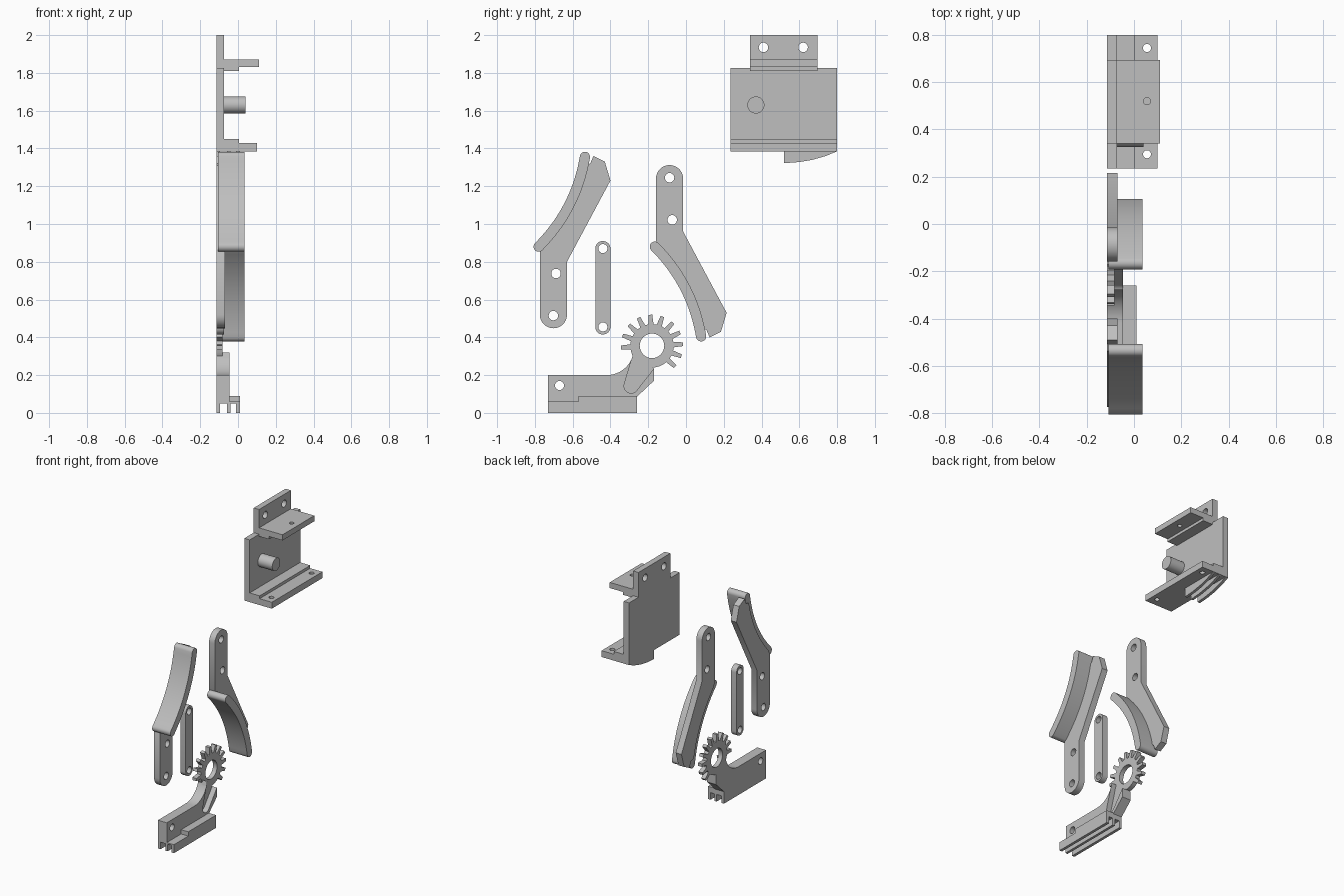
import bpy
from math import sin, cos, pi, radians
from mathutils import Matrix, Vector

cube = bpy.data.objects.get("Cube")
if cube:
    bpy.data.objects.remove(cube, do_unlink=True)

grey = bpy.data.materials.new("plain grey")
grey.use_nodes = True
tone = (0.52, 0.52, 0.52, 1)
grey.diffuse_color = tone
grey.node_tree.nodes["Principled BSDF"].inputs["Base Color"].default_value = tone

# Turns a flat outline into the side plane: outline x, y and depth become y, z and x
SIDE = Matrix(((0, 0, 1, 0), (1, 0, 0, 0), (0, 1, 0, 0), (0, 0, 0, 1)))
BACK, FACE = -0.115, -0.073
parts = []


def arc(cx, cy, r, a0, a1, n=16):
    angles = [radians(a0 + (a1 - a0) * i / n) for i in range(n + 1)]
    return [(cx + r * cos(a), cy + r * sin(a)) for a in angles]


def circle(cx, cy, r, n=32):
    return arc(cx, cy, r, 0, 360, n)[:-1]


def rect(a0, a1, b0, b1):
    return [(a0, b0), (a1, b0), (a1, b1), (a0, b1)]


def prism(name, outline, lo, hi, holes=(), matrix=SIDE):
    """Extrude an outline with holes from depth lo to hi."""
    curve = bpy.data.curves.new(name, "CURVE")
    curve.dimensions = "2D"
    curve.fill_mode = "BOTH"
    curve.extrude = (hi - lo) / 2
    for loop in [outline, *holes]:
        spline = curve.splines.new("POLY")
        spline.points.add(len(loop) - 1)
        for point, (a, b) in zip(spline.points, loop):
            point.co = (a, b, 0, 1)
        spline.use_cyclic_u = True
    temp = bpy.data.objects.new(name + "_outline", curve)
    bpy.context.collection.objects.link(temp)
    graph = bpy.context.evaluated_depsgraph_get()
    mesh = bpy.data.meshes.new_from_object(temp.evaluated_get(graph))
    bpy.data.objects.remove(temp, do_unlink=True)
    mesh.transform(matrix @ Matrix.Translation((0, 0, (lo + hi) / 2)))
    import bmesh
    bm = bmesh.new()
    bm.from_mesh(mesh)
    bmesh.ops.remove_doubles(bm, verts=bm.verts, dist=0.0001)
    bmesh.ops.recalc_face_normals(bm, faces=bm.faces)
    bm.to_mesh(mesh)
    bm.free()
    mesh.materials.clear()
    mesh.materials.append(grey)
    obj = bpy.data.objects.new(name, mesh)
    bpy.context.collection.objects.link(obj)
    parts.append(obj)


# Bracket: wall with raised tab, two shelves and a peg
wall = [(0.235, 1.385), (0.8, 1.385), (0.8, 1.825), (0.695, 1.825),
        (0.695, 2), (0.34, 2), (0.34, 1.825), (0.235, 1.825)]
prism("bracket_wall", wall, BACK, FACE,
      [circle(0.41, 1.935, 0.025), circle(0.62, 1.935, 0.025)])
flat = Matrix.Identity(4)
prism("upper_shelf", rect(FACE, 0.11, 0.34, 0.695), 1.83, 1.87,
      [circle(0.055, 0.52, 0.015)], flat)
prism("lower_shelf", rect(FACE, 0.1, 0.235, 0.8), 1.385, 1.43,
      [circle(0.055, y, 0.017) for y in (0.295, 0.745)], flat)
prism("upper_shelf_step", rect(0.34, 0.695, 1.81, 1.83), FACE, 0.005)
prism("lower_shelf_step", rect(0.235, 0.8, 1.43, 1.45), FACE, 0.005)
prism("bracket_peg", circle(0.37, 1.63, 0.045), FACE, 0.04)

# Three curved ribs below the bracket, three straight rails below the base
rib = [(0.8, 1.385), (0.52, 1.385), (0.52, 1.322), (0.6, 1.328),
       (0.67, 1.34), (0.74, 1.36)]
for i, (lo, hi) in enumerate(((BACK, -0.095), (-0.058, -0.04), (-0.01, 0.01))):
    prism(f"bracket_rib_{i + 1}", rib, lo, hi)
    prism(f"base_rail_{i + 1}", rect(-0.73, -0.26, 0, 0.05), lo, hi)

# Base: arm with a slanted recess, and a stepped ledge
fillet = arc(-0.42, 0.345, 0.145, -10, -90)
left_end = [(-0.73, 0.2), (-0.73, 0.05), (-0.26, 0.05), (-0.26, 0.085),
            (-0.17, 0.17), (-0.17, 0.235)]
bolt = [circle(-0.67, 0.145, 0.024)]
recess = arc(-0.29, 0.143, 0.038, -30, -200)
prism("base_back", fillet + left_end, BACK, -0.083, bolt)
prism("base_front", fillet + left_end + recess, -0.083, -0.046, bolt)
prism("base_ledge", [(-0.73, 0.05), (-0.26, 0.05), (-0.26, 0.09),
                     (-0.57, 0.09), (-0.57, 0.06), (-0.73, 0.06)], -0.046, 0.01)

# Part gear: eleven teeth of sixteen, the rest is plain rim
gear = []
for i in range(16):
    mid = -42 + i * 22.5
    profile = [(-7, 0.115), (-3.5, 0.165), (3.5, 0.165), (7, 0.115)]
    for turn, r in profile:
        a = radians(mid + turn)
        r = r if i < 11 else 0.115
        gear.append((-0.18 + r * cos(a), 0.355 + r * sin(a)))
prism("gear", gear, BACK, -0.083, [circle(-0.18, 0.355, 0.065)])

# Link bar
prism("link_bar", arc(-0.44, 0.87, 0.04, 0, 180) + arc(-0.44, 0.455, 0.04, 180, 360),
      BACK, FACE, [circle(-0.44, z, 0.024) for z in (0.455, 0.87)])


# Fingers: a bent plate carrying a wide curved pad
start, end = Vector((-0.165, 0.88)), Vector((0.08, 0.405))
normal = Vector((0.89, 0.455))


def pad_edge(offset, t0=0, t1=1, n=20):
    points = []
    for i in range(n + 1):
        t = t0 + (t1 - t0) * i / n
        tangent = (end - start) + normal * 0.17 * (1 - 2 * t)
        side = Vector((-tangent.y, tangent.x)).normalized()
        points.append(tuple(start.lerp(end, t) + normal * 0.17 * t * (1 - t) + side * offset))
    return points


def end_cap(centre, a0, a1):
    return arc(centre.x, centre.y, 0.027, a0, a1, 10)[1:-1]


plate = (arc(-0.087, 1.24, 0.072, 0, 180) + [(-0.159, 0.9)] + pad_edge(0.005, 0.06, 0.92)
         + [(0.108, 0.44), (0.125, 0.4), (0.185, 0.43), (0.215, 0.53), (-0.015, 0.96)])
pad = (pad_edge(0.027) + end_cap(end, 12, -168)
       + pad_edge(-0.027)[::-1] + end_cap(start, 222, 42))
holes = [circle(-0.087, 1.245, 0.025), circle(-0.073, 1.022, 0.025)]


def flip(loop):
    return [(y - 0.615, 1.76 - z) for y, z in loop]


prism("rear_finger_plate", plate, BACK, FACE + 0.003, holes)
prism("rear_finger_pad", pad, -0.107, 0.035)
prism("front_finger_plate", flip(plate), BACK, FACE + 0.003, [flip(h) for h in holes])
prism("front_finger_pad", flip(pad), -0.107, 0.035)

# Smooth the round walls and keep the edges sharp
bpy.ops.object.select_all(action="DESELECT")
for obj in parts:
    obj.select_set(True)
bpy.context.view_layer.objects.active = parts[0]
bpy.ops.object.shade_smooth_by_angle(angle=pi / 6)
